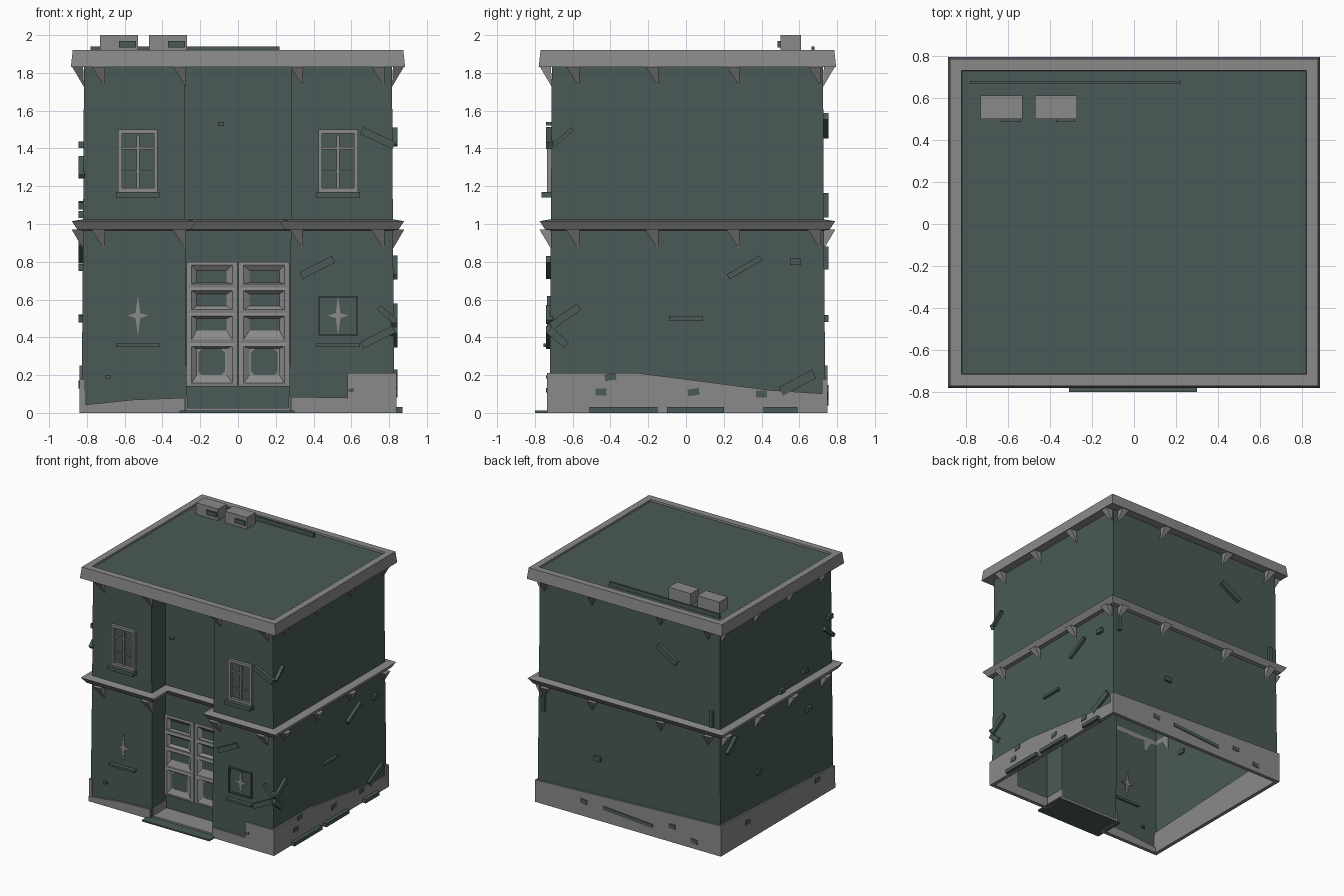
import bpy, bmesh, math
from mathutils import Vector

if "Cube" in bpy.data.objects:
    bpy.data.objects.remove(bpy.data.objects["Cube"])


def material(name, rgb):
    m = bpy.data.materials.new(name)
    m.use_nodes = True
    m.diffuse_color = (*rgb, 1)
    m.node_tree.nodes["Principled BSDF"].inputs["Base Color"].default_value = (*rgb, 1)
    return m


GREEN = material("dark green", (.067, .102, .092))
GREY = material("stone grey", (.26, .255, .255))

W, FRONT, BACK = .82, -.715, .73       # wall planes
DOOR, DEEP = .28, .18                  # recess half width and depth

# Map (along wall, height, distance out of wall) to the world
SIDES = {
    "front": lambda u, z, d: (u, FRONT - d, z),
    "back": lambda u, z, d: (u, BACK + d, z),
    "right": lambda u, z, d: (W + d, u, z),
    "left": lambda u, z, d: (-W - d, u, z),
    "recess": lambda u, z, d: (u, FRONT + DEEP - d, z),
}


def finish(name, bm, *mats):
    bmesh.ops.recalc_face_normals(bm, faces=bm.faces)
    me = bpy.data.meshes.new(name)
    bm.to_mesh(me)
    bm.free()
    for m in mats:
        me.materials.append(m)
    ob = bpy.data.objects.new(name, me)
    bpy.context.collection.objects.link(ob)
    return ob


def plate(name, side, pts, mat, d0=-.01, d1=.02):
    """Polygon on a wall, extruded outwards."""
    bm = bmesh.new()
    a, b = [[bm.verts.new(SIDES[side](u, z, d)) for u, z in pts] for d in (d0, d1)]
    bm.faces.new(a)
    bm.faces.new(b)
    for i in range(len(pts)):
        j = (i + 1) % len(pts)
        bm.faces.new((a[i], a[j], b[j], b[i]))
    return finish(name, bm, mat)


def rect(u0, u1, z0, z1):
    return [(u0, z0), (u1, z0), (u1, z1), (u0, z1)]


def plank(name, side, u, z, length, width, angle, mat=GREEN, d1=.025):
    c, s = math.cos(math.radians(angle)), math.sin(math.radians(angle))
    pts = rect(-length / 2, length / 2, -width / 2, width / 2)
    return plate(name, side, [(u + x * c - y * s, z + x * s + y * c) for x, y in pts], mat, d1=d1)


def box(name, x0, x1, y0, y1, z0, z1, mat):
    bm = bmesh.new()
    bmesh.ops.create_cube(bm, size=1)
    for v in bm.verts:
        v.co = ((x0 + x1) / 2 + v.co.x * (x1 - x0), (y0 + y1) / 2 + v.co.y * (y1 - y0),
                (z0 + z1) / 2 + v.co.z * (z1 - z0))
    return finish(name, bm, mat)


def ring(name, path, section, mat, closed=True):
    """Sweep an (offset, height) section around an axis-aligned outline."""
    bm = bmesh.new()
    n, loops = len(path), []
    for off, z in section:
        loop = []
        for i in range(n):
            p, q, r = (Vector(path[(i + k) % n]) for k in (-1, 0, 1))
            e, f = (q - p).normalized(), (r - q).normalized()
            loop.append(bm.verts.new((q.x + (e.y + f.y) * off, q.y - (e.x + f.x) * off, z)))
        loops.append(loop)
    for k in range(len(loops) if closed else len(loops) - 1):
        a, b = loops[k], loops[(k + 1) % len(loops)]
        for i in range(n):
            j = (i + 1) % n
            bm.faces.new((a[i], a[j], b[j], b[i]))
    return finish(name, bm, mat)


# Walls, open underneath, with a recessed entrance bay
block = [(-W, FRONT), (W, FRONT), (W, BACK), (-W, BACK)]
inner = FRONT + DEEP
outline = [(-W, FRONT), (-DOOR, FRONT), (-DOOR, inner), (DOOR, inner), (DOOR, FRONT)] + block[1:]
outline = list(dict.fromkeys(outline))
ring("walls", outline, [(.008, 0), (0, 1), (-.005, 1.9)], GREEN, closed=False)
box("roof", -W, W, FRONT, BACK, 1.89, 1.905, GREEN)
ring("cornice", block, [(-.01, 1.83), (.065, 1.83), (.055, 1.92), (0, 1.92)], GREY)
ring("belt_course", outline, [(0, .965), (.03, .97), (.06, 1.015), (0, 1.025)], GREY)


# Tapered brackets under the cornice and the belt
def bracket(side, u, top, width=.07, height=.11):
    bm = bmesh.new()
    h = width / 2
    pts = [(u - h, top, 0), (u + h, top, 0), (u + h, top, .06), (u - h, top, .06),
           (u + h, top - height, -.005)]
    a, b, c, d, t = [bm.verts.new(SIDES[side](*p)) for p in pts]
    for f in ((a, b, c, d), (a, b, t), (b, c, t), (c, d, t), (d, a, t)):
        bm.faces.new(f)
    finish("bracket_" + side, bm, GREY)


for top in (1.835, .97):
    for side in ("front", "back"):
        for u in (-.74, -.31, .31, .74):
            bracket(side, u, top)
    for side in ("left", "right"):
        for u in (-.6, -.18, .25, .68):
            bracket(side, u, top)

# Uneven stone plinth
plate("plinth_front_left", "front", [(-.84, 0), (-DOOR, 0), (-DOOR, .08), (-.55, .07), (-.84, .04)], GREY)
plate("plinth_front_right", "front",
      [(DOOR, 0), (.84, 0), (.84, .21), (.58, .21), (.58, .08), (DOOR, .085)], GREY)
plate("plinth_right", "right", [(-.73, 0), (.75, 0), (.75, .1), (.45, .12), (-.25, .21), (-.73, .21)], GREY)
plate("plinth_back", "back", [(-.84, 0), (.84, 0), (.84, .18), (-.84, .25)], GREY)
plate("plinth_left", "left", [(-.73, 0), (.75, 0), (.75, .25), (-.73, .18)], GREY)
for s in (-1, 1):
    x = sorted((s * DOOR, s * (DOOR - .012)))
    box("plinth_return", *x, FRONT, inner, 0, .09, GREY)
box("entrance_floor", -DOOR, DOOR, FRONT, inner, .01, .025, GREY)
box("front_step", -.31, .3, -.8, inner, 0, .012, GREEN)

# Double door with sunken panels
ROWS = ((.14, .37), (.37, .53), (.53, .665), (.665, .8))
PANELS = ((.2, .34), (.435, .5), (.565, .63), (.69, .755))
for s in (-1, 1):
    bm = bmesh.new()
    for k, (row, pan) in enumerate(zip(ROWS, PANELS)):
        edge = [(u, z, .03) for u, z in rect(.003, .272, *row)]
        mid = [(u, z, .034) for u, z in rect(.03, .245, row[0] + .018, row[1] - .018)]
        low = [(u, z, .015) for u, z in rect(.06, .22, *pan)]
        loops = [[bm.verts.new(SIDES["recess"](s * u, z, d)) for u, z, d in l] for l in (edge, mid, low)]
        for a, b in zip(loops, loops[1:]):
            for i in range(4):
                j = (i + 1) % 4
                bm.faces.new((a[i], a[j], b[j], b[i]))
        bm.faces.new(loops[2]).material_index = 1 if k else 0
    finish("door_leaf", bm, GREY, GREEN)
    corners = [(.07, .22), (.09, .2), (.19, .2), (.21, .22), (.21, .32), (.19, .34), (.09, .34), (.07, .32)]
    plate("door_lower_panel", "recess", [(s * u, z) for u, z in corners], GREEN, .012, .018)


# Windows: four-sided frame, crossed bars and a sill
def window(u, z0, z1, mat, bars):
    w = .105
    mid = (z0 + z1) / 2
    t = .02 if mat is GREY else .008
    if mat:
        for a in (rect(u - w, u + w, z0, z0 + t), rect(u - w, u + w, z1 - t, z1),
                  rect(u - w, u - w + t, z0, z1), rect(u + w - t, u + w, z0, z1)):
            plate("window_frame", "front", a, mat)
    if bars == "cross":
        plate("window_bar", "front", rect(u - .008, u + .008, z0, z1 - .03), GREY, d1=.012)
        plate("window_bar", "front", rect(u - w, u + w, mid + .06, mid + .072), GREY, d1=.01)
        plate("window_bar", "front", rect(u - w, u + w, mid - .06, mid - .052), GREY, d1=.01)
    else:
        star = []
        for i in range(8):
            r = (.105 if i % 4 == 2 else .055) if i % 2 == 0 else .018
            star.append((u + r * math.cos(i * math.pi / 4), mid + r * math.sin(i * math.pi / 4)))
        plate("window_star_bar", "front", star, GREY, d1=.008)


window(-.53, 1.17, 1.5, GREY, "cross")
window(.53, 1.17, 1.5, GREY, "cross")
window(-.53, .41, .62, None, "star")
window(.53, .41, .62, GREEN, "star")
for u in (-.53, .53):
    plate("window_sill", "front", rect(u - .115, u + .115, 1.14, 1.17), GREEN, d1=.05)
    plate("window_sill", "front", rect(u - .115, u + .115, .35, .368), GREEN, d1=.04)

# Loose planks: position, length, width, tilt
PLANKS = {
    "front": ((.42, .77, .19, .04, 27), (.74, 1.455, .19, .04, -25), (.74, .4, .19, .04, 27),
              (.79, .52, .12, .03, -40)),
    "right": ((-.65, 1.46, .13, .02, 42), (-.64, .51, .18, .04, 35), (-.68, .4, .12, .04, -40),
              (.31, .77, .2, .03, 30), (0, .5, .18, .02, 0), (.59, .16, .2, .05, 28)),
    "back": ((-.35, 1.52, .2, .04, 30), (.77, .82, .12, .03, 90), (-.75, 1.1, .13, .03, 90),
             (0, .1, .45, .03, 4)),
    "left": ((-.66, 1.3, .15, .03, 40), (.6, .85, .15, .03, -40)),
}
for side, items in PLANKS.items():
    for it in items:
        plank("loose_plank_" + side, side, *it)

# Bricks showing through the plaster: position and height
BRICKS = {
    "front": ((-.69, .19), (.6, .12), (-.09, 1.53)),
    "right": ((-.45, .11), (.04, .11), (.58, .8), (-.4, .19), (.4, .1)),
    "back": ((.28, .5), (.4, .12), (-.4, .13), (-.6, .06)),
    "left": ((-.67, 1.42), (-.35, 1.1), (-.05, 1.05), (.25, .5), (-.4, .77), (.4, .15), (-.5, .15)),
}
for side, items in BRICKS.items():
    for i, (u, z) in enumerate(items):
        size = .03 if side == "front" else .06
        plank("brick_" + side, side, u, z, size, size * .6, i % 2 * 8, d1=.025)
for u, length in ((-.42, .18), (-.24, .18), (.05, .3), (.5, .18)):
    plate("ground_brick", "right", rect(u - length / 2, u + length / 2, 0, .03), GREEN, d1=.05)

# Chimneys with a broken brick each, and a roof plank
for x in (-.63, -.37):
    box("chimney", x - .1, x + .1, .5, .61, 1.9, 2, GREY)
    box("chimney_brick", x, x + .09, .485, .51, 1.935, 1.97, GREEN)
box("roof_plank", -.78, .22, .665, .68, 1.9, 1.94, GREEN)
